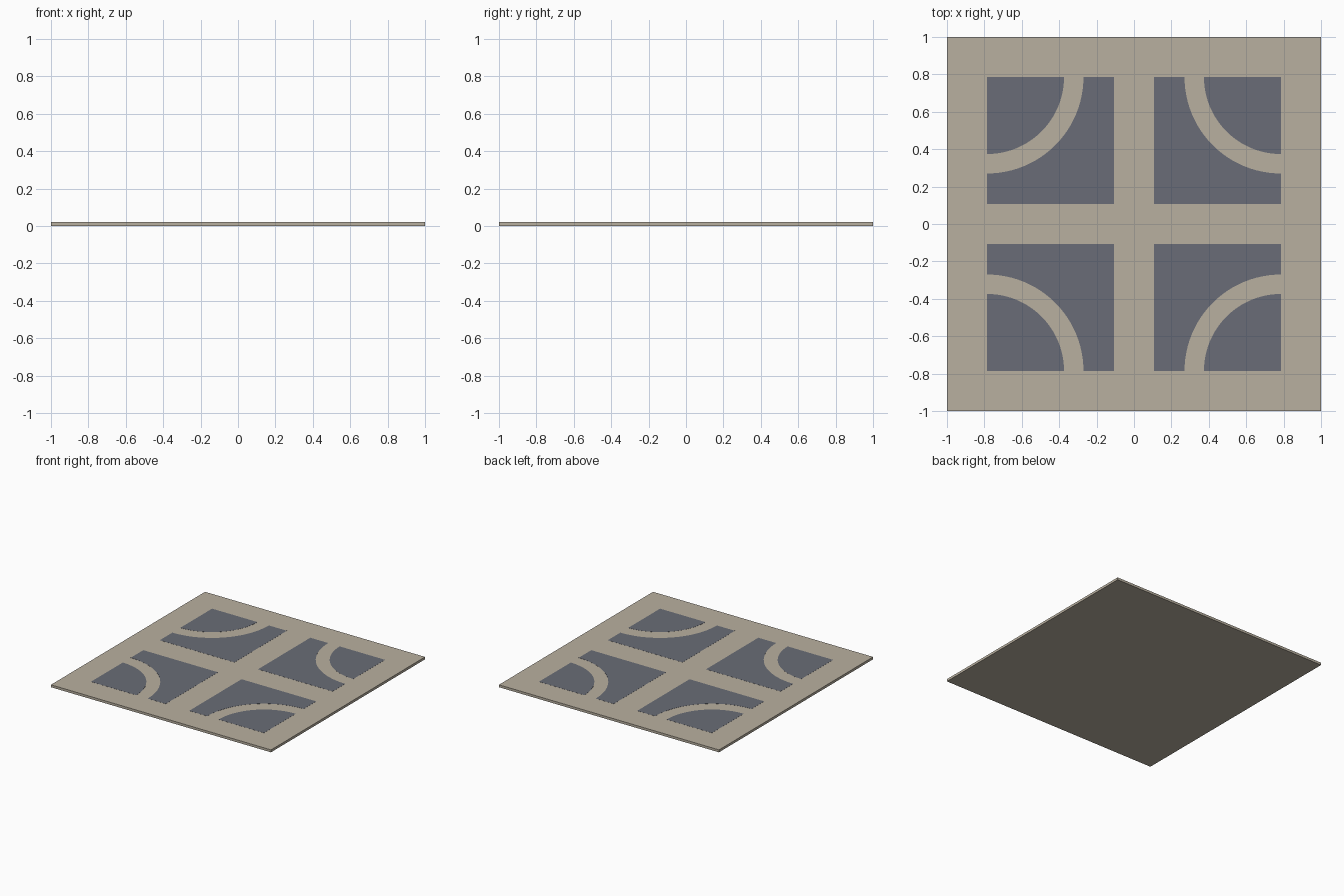
import bpy, bmesh, math

if "Cube" in bpy.data.objects:
    bpy.data.objects.remove(bpy.data.objects["Cube"])

TOP = 0.02            # slab thickness
LO, HI = 0.107, 0.786 # inner and outer edge of each dark panel
R_IN, R_OUT = 0.412, 0.516
SEG = 24


def material(name, rgb):
    m = bpy.data.materials.new(name)
    m.diffuse_color = (*rgb, 1)
    m.use_nodes = True
    m.node_tree.nodes["Principled BSDF"].inputs["Base Color"].default_value = m.diffuse_color
    return m


stone = material("warm stone", (0.485, 0.434, 0.352))
slate = material("slate grey", (0.143, 0.152, 0.184))


def finish(name, bm, mat):
    bmesh.ops.recalc_face_normals(bm, faces=bm.faces)
    me = bpy.data.meshes.new(name)
    bm.to_mesh(me)
    bm.free()
    me.materials.append(mat)
    ob = bpy.data.objects.new(name, me)
    bpy.context.collection.objects.link(ob)
    return ob


def arc(r):
    # quarter arc around the outer corner, from the x-edge to the y-edge
    return [(HI - r * math.cos(a), HI - r * math.sin(a))
            for a in (i * math.pi / 2 / SEG for i in range(SEG + 1))]


def plate(name, outline, sx, sy):
    # thin inlay lying on the slab
    bm = bmesh.new()
    verts = [bm.verts.new((sx * x, sy * y, TOP - 0.0005)) for x, y in outline]
    face = bm.faces.new(verts)
    ext = bmesh.ops.extrude_face_region(bm, geom=[face])
    bmesh.ops.translate(bm, vec=(0, 0, 0.0012),
                        verts=[v for v in ext["geom"] if isinstance(v, bmesh.types.BMVert)])
    bmesh.ops.triangulate(bm, faces=[f for f in bm.faces if len(f.verts) > 4])
    return finish(name, bm, slate)


# Square slab
bm = bmesh.new()
bmesh.ops.create_cube(bm, size=1)
bmesh.ops.scale(bm, vec=(2, 2, TOP), verts=bm.verts)
bmesh.ops.translate(bm, vec=(0, 0, TOP / 2), verts=bm.verts)
finish("floor_slab", bm, stone)

# Four mirrored panels, each split by a curved band
for sx in (-1, 1):
    for sy in (-1, 1):
        tag = ("back" if sy > 0 else "front") + ("_right" if sx > 0 else "_left")
        plate("quarter_disc_" + tag, [(HI, HI)] + arc(R_IN), sx, sy)
        plate("corner_panel_" + tag,
              arc(R_OUT) + [(HI, LO), (LO, LO), (LO, HI)], sx, sy)
